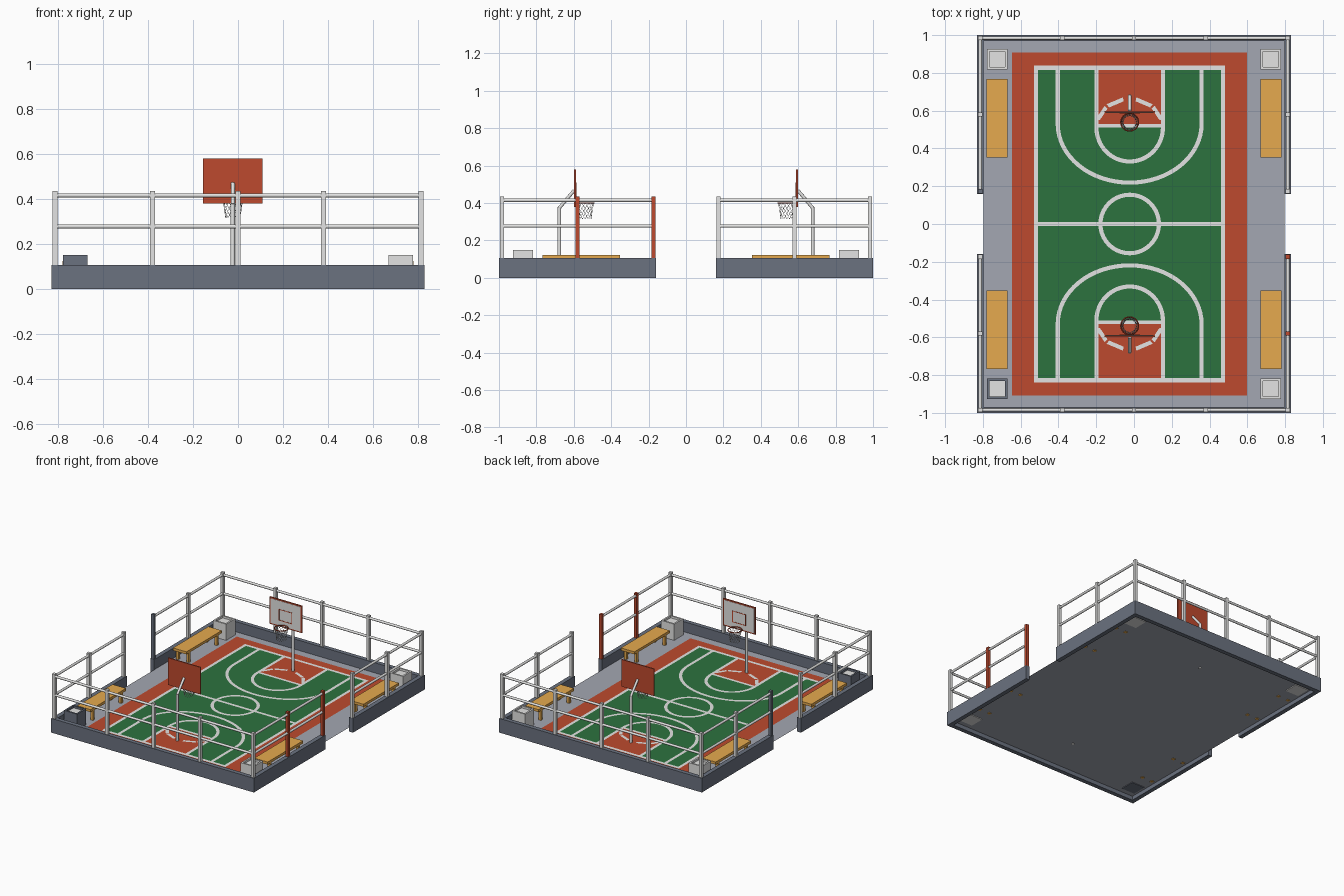
import bpy, bmesh, math
from mathutils import Vector

if "Cube" in bpy.data.objects:
    bpy.data.objects.remove(bpy.data.objects["Cube"])


def mat(name, rgb):
    m = bpy.data.materials.new(name)
    lin = [((c / 255 + 0.055) / 1.055) ** 2.4 for c in rgb]
    m.diffuse_color = (*lin, 1)
    m.use_nodes = True
    m.node_tree.nodes["Principled BSDF"].inputs["Base Color"].default_value = m.diffuse_color
    return m


LIGHT = mat("light grey", (228, 228, 227))
SLATE = mat("slate", (107, 114, 128))
CONCRETE = mat("concrete", (164, 167, 178))
RED = mat("brick red", (190, 74, 46))
GREEN = mat("court green", (44, 114, 62))
WOOD = mat("wood", (230, 170, 78))


def finish(name, bm, material, smooth=False):
    me = bpy.data.meshes.new(name)
    bm.to_mesh(me)
    bm.free()
    me.materials.append(material)
    ob = bpy.data.objects.new(name, me)
    bpy.context.collection.objects.link(ob)
    if smooth:
        bpy.ops.object.select_all(action='DESELECT')
        ob.select_set(True)
        bpy.context.view_layer.objects.active = ob
        bpy.ops.object.shade_smooth_by_angle(angle=math.radians(50))
    return ob


def boxes(name, material, items):
    bm = bmesh.new()
    for (x0, x1, y0, y1, z0, z1) in items:
        lo = (min(x0, x1), min(y0, y1), z0)
        hi = (max(x0, x1), max(y0, y1), z1)
        for v in bmesh.ops.create_cube(bm, size=1)["verts"]:
            v.co = Vector([(lo, hi)[v.co[k] > 0][k] for k in range(3)])
    return finish(name, bm, material)


def sheets(name, material, items, z):
    # flat painted rectangles facing up
    bm = bmesh.new()
    for (x0, x1, y0, y1) in items:
        x0, x1, y0, y1 = min(x0, x1), max(x0, x1), min(y0, y1), max(y0, y1)
        bm.faces.new([bm.verts.new((x, y, z)) for x, y in ((x0, y0), (x1, y0), (x1, y1), (x0, y1))])
    return finish(name, bm, material)


def add_rod(bm, a, b, r, n=4):
    a, b = Vector(a), Vector(b)
    d = b - a
    vs = bmesh.ops.create_cone(bm, cap_ends=True, segments=n, radius1=r, radius2=r,
                               depth=d.length)["verts"]
    q = d.to_track_quat('Z', 'Y')
    for v in vs:
        v.co = q @ v.co + (a + b) / 2


FZ = 0.03            # floor height inside the curb
ZR, ZG, ZK, ZL = FZ + 0.001, FZ + 0.002, FZ + 0.003, FZ + 0.004


def band(name, cx, cy, rx, ry, a0, a1, w=0.022, z=ZL, n=32):
    # flat painted arc, rx and ry are the outer radii
    bm = bmesh.new()
    rows = []
    for i in range(n + 1):
        a = math.radians(a0 + (a1 - a0) * i / n)
        rows.append([bm.verts.new((cx + (rx - k) * math.cos(a), cy + (ry - k) * math.sin(a), z))
                     for k in (0, w)])
    for p, q in zip(rows, rows[1:]):
        f = bm.faces.new((p[0], q[0], q[1], p[1]))
        f.normal_update()
        if f.normal.z < 0:
            f.normal_flip()
    finish(name, bm, LIGHT)


CX = -0.023          # court centre line
X, Y, T, GAP = 0.83, 1.0, 0.032, 0.16

# floor and painted court
sheets("floor", CONCRETE, [(-X + T, X - T, -Y + T, Y - T)], FZ)
sheets("court_border", RED, [(CX - 0.622, CX + 0.622, -0.907, 0.907)], ZR)
sheets("court_field", GREEN, [(CX - 0.495, CX + 0.495, -0.825, 0.825)], ZG)

# low curb with an opening on each side
curb = [(-X, X, s * Y, s * (Y - T), 0, 0.105) for s in (-1, 1)]
curb += [(sx * X, sx * (X - T), s * GAP, s * (Y - T), 0, 0.105) for sx in (-1, 1) for s in (-1, 1)]
boxes("curb", SLATE, curb)

# straight court lines
lines = [(CX - 0.506, CX + 0.506, -0.011, 0.011)]
for s in (-1, 1):
    lines.append((CX - 0.506, CX + 0.506, s * 0.816, s * 0.838))
    lines.append((CX + s * 0.484, CX + s * 0.506, -0.816, 0.816))
    lines.append((CX - 0.165, CX + 0.165, s * 0.51, s * 0.53))
    for t in (-1, 1):
        lines.append((CX + t * 0.165, CX + t * 0.187, s * 0.51, s * 0.816))
        lines.append((CX + t * 0.37, CX + t * 0.392, s * 0.53, s * 0.816))
sheets("court_lines", LIGHT, lines, ZL)
band("centre_circle", CX, 0, 0.166, 0.166, 0, 360, n=40)

# posts, rails
PX, PY, PW = X - T / 2, Y - T / 2, 0.011


def post(x, y):
    return (x - PW, x + PW, y - PW, y + PW, 0.105, 0.435)


spots = [(x, s * PY) for x in (-PX, -0.38, 0, 0.38, PX) for s in (-1, 1)]
spots += [(sx * PX, y) for sx in (-1, 1) for y in (-0.58, -0.173, 0.173, 0.58)]
special = {(PX, -0.58): RED, (PX, -0.173): RED, (-PX, 0.173): SLATE}
boxes("fence_posts", LIGHT, [post(*p) for p in spots if p not in special])
for i, (p, m) in enumerate(special.items()):
    boxes(f"accent_post_{i + 1}", m, [post(*p)])

bm = bmesh.new()
for z in (0.415, 0.277):
    for s in (-1, 1):
        add_rod(bm, (-PX, s * PY, z), (PX, s * PY, z), 0.009, 12)
        for sx in (-1, 1):
            add_rod(bm, (sx * PX, s * 0.173, z), (sx * PX, s * PY, z), 0.009, 12)
finish("fence_rails", bm, LIGHT, True)

# corner boxes with sunken lids, and benches
for sx in (-1, 1):
    for s in (-1, 1):
        side = f"{'left' if sx < 0 else 'right'}_{'front' if s < 0 else 'back'}"
        x, y, h, k = sx * 0.724, s * 0.872, 0.054, 0.042
        m = SLATE if sx < 0 and s < 0 else LIGHT
        boxes("corner_box_" + side, m, [
            (x - h, x + h, y - h, y + h, FZ - 0.005, 0.13),
            (x - h, x - k, y - h, y + h, 0.13, 0.15), (x + k, x + h, y - h, y + h, 0.13, 0.15),
            (x - k, x + k, y - h, y - k, 0.13, 0.15), (x - k, x + k, y + k, y + h, 0.13, 0.15)])
        boxes("box_lid_" + side, LIGHT, [(x - k, x + k, y - k, y + k, 0.129, 0.135)])
        bx, by = sx * 0.725, s * 0.56
        bench = [(bx - 0.055, bx + 0.055, by - 0.207, by + 0.207, 0.104, 0.123)]
        bench += [(bx + a * 0.042 - 0.01, bx + a * 0.042 + 0.01,
                   by + b * 0.165 - 0.01, by + b * 0.165 + 0.01, FZ - 0.005, 0.105)
                  for a in (-1, 1) for b in (-1, 1)]
        boxes("bench_" + side, WOOD, bench)

# each court end: key, arcs, hoop
for s, end in ((-1, "front"), (1, "back")):
    sheets("key_" + end, RED, [(CX - 0.175, CX + 0.175, s * 0.52, s * 0.822)], ZK)
    band("three_point_arc_" + end, CX, s * 0.53, 0.392, 0.322, 0, -180 * s)
    band("free_throw_arc_" + end, CX, s * 0.51, 0.187, 0.19, 0, -180 * s)
    for i, (a0, a1) in enumerate(((16, 45), (49, 79), (101, 131), (135, 164))):
        band(f"key_dash_{end}_{i + 1}", CX, s * 0.51, 0.187, 0.164, a0 * s, a1 * s, n=1)

    # bent pole
    bm = bmesh.new()
    add_rod(bm, (CX, s * 0.677, FZ - 0.005), (CX, s * 0.677, 0.378), 0.010, 12)
    add_rod(bm, (CX, s * 0.677, 0.374), (CX, s * 0.598, 0.468), 0.009, 12)
    finish("hoop_pole_" + end, bm, LIGHT, True)

    # backboard: red panel, light face, red target outline
    boxes("backboard_" + end, RED, [(CX - 0.133, CX + 0.133, s * 0.589, s * 0.598, 0.38, 0.58)])
    boxes("backboard_face_" + end, LIGHT,
          [(CX - 0.124, CX + 0.124, s * 0.5875, s * 0.592, 0.389, 0.571)])
    tw, z0, z1, w = 0.055, 0.425, 0.51, 0.005
    ya, yb = s * 0.586, s * 0.589
    boxes("target_" + end, RED, [
        (CX - tw, CX + tw, ya, yb, z0, z0 + w), (CX - tw, CX + tw, ya, yb, z1 - w, z1),
        (CX - tw, CX - tw + w, ya, yb, z0, z1), (CX + tw - w, CX + tw, ya, yb, z0, z1)])

    # thin rim
    hy, hz, hr = s * 0.539, 0.4, 0.047
    bpy.ops.mesh.primitive_torus_add(major_radius=hr, minor_radius=0.0035, major_segments=24,
                                     minor_segments=6, location=(CX, hy, hz))
    rim = bpy.context.object
    rim.name = "rim_" + end
    rim.data.materials.append(RED)
    bpy.ops.object.shade_smooth()

    # diamond net
    bm = bmesh.new()
    N, L = 14, 6

    def knot(i, lv):
        a = 2 * math.pi * (i + 0.5 * (lv % 2)) / N
        r = hr - 0.014 * (lv / L) ** 0.7
        return (CX + r * math.cos(a), hy + r * math.sin(a), hz - 0.085 * lv / L)

    for lv in range(L):
        for i in range(N):
            for d in (0, 1):
                add_rod(bm, knot(i, lv), knot(i + d - (1 - lv % 2), lv + 1), 0.001)
    finish("net_" + end, bm, LIGHT)
